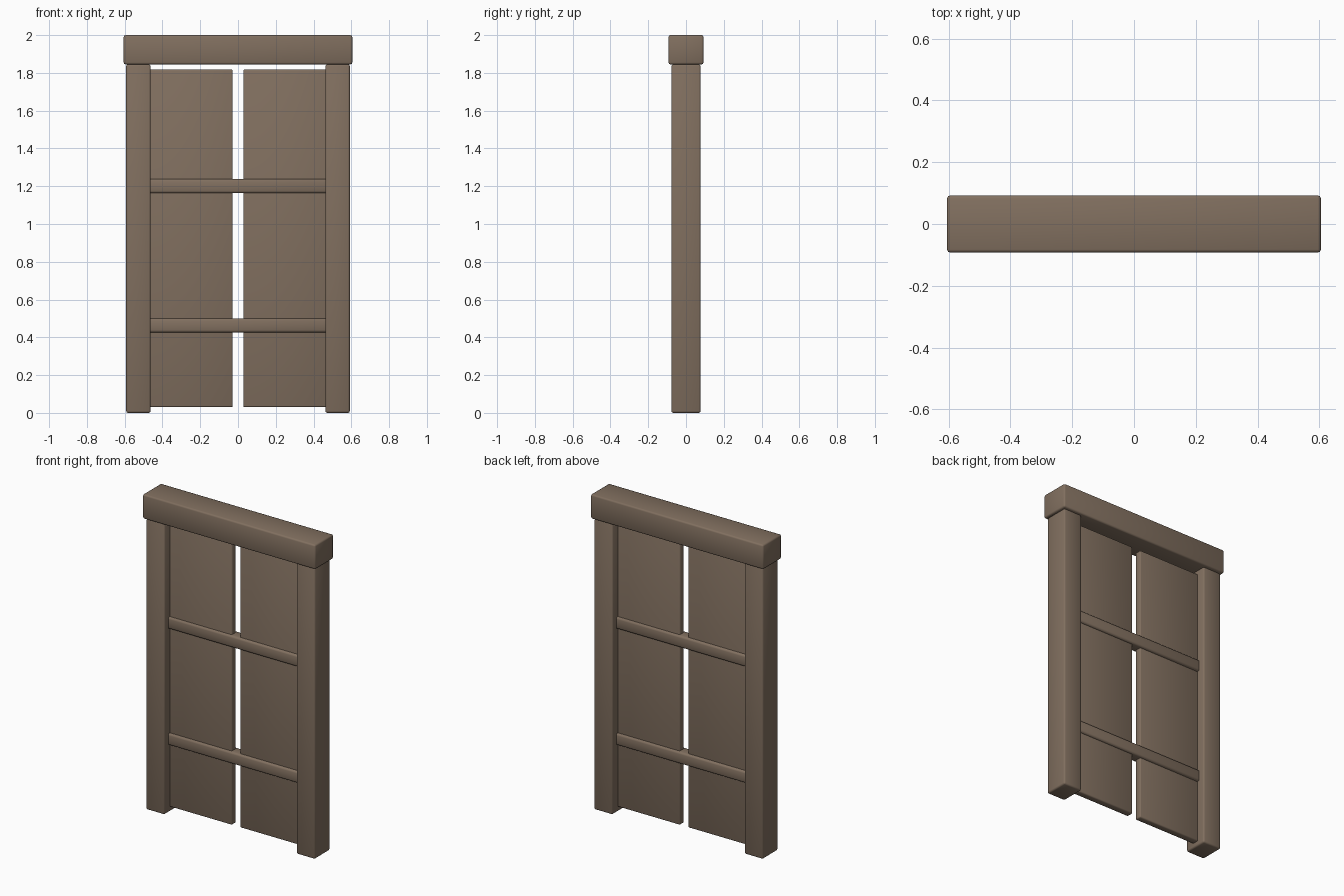
import bpy
import bmesh

if "Cube" in bpy.data.objects:
    bpy.data.objects.remove(bpy.data.objects["Cube"])

wood = bpy.data.materials.new("brown wood")
wood.diffuse_color = (0.22, 0.16, 0.115, 1)
wood.use_nodes = True
wood.node_tree.nodes["Principled BSDF"].inputs["Base Color"].default_value = wood.diffuse_color


def beam(name, x0, x1, depth, z0, z1, bevel):
    """Bevelled, smooth-shaded box centred on y = 0."""
    me = bpy.data.meshes.new(name)
    bm = bmesh.new()
    bmesh.ops.create_cube(bm, size=1)
    for v in bm.verts:
        v.co.x = x0 + (v.co.x + 0.5) * (x1 - x0)
        v.co.y *= depth
        v.co.z = z0 + (v.co.z + 0.5) * (z1 - z0)
    bmesh.ops.bevel(bm, geom=bm.edges[:], offset=bevel, segments=2,
                    profile=0.5, affect='EDGES')
    bmesh.ops.recalc_face_normals(bm, faces=bm.faces[:])
    for f in bm.faces:
        f.smooth = True
    bm.to_mesh(me)
    bm.free()
    me.materials.append(wood)
    ob = bpy.data.objects.new(name, me)
    bpy.context.collection.objects.link(ob)
    return ob


# Top lintel
beam("lintel", -0.605, 0.605, 0.185, 1.845, 2.0, 0.01)

# Posts and door panels, mirrored left and right
for side, s in (("left", -1), ("right", 1)):
    for part, a, b, depth, z0, z1, bev in (
            ("post", 0.4625, 0.592, 0.155, 0.0, 1.845, 0.01),
            ("panel", 0.028, 0.475, 0.045, 0.03, 1.818, 0.008)):
        x0, x1 = sorted((s * a, s * b))
        beam(f"{side}_{part}", x0, x1, depth, z0, z1, bev)

# Cross bars passing through both panels
for name, z in (("lower_bar", 0.463), ("upper_bar", 1.2)):
    beam(name, -0.475, 0.475, 0.075, z - 0.037, z + 0.037, 0.012)
